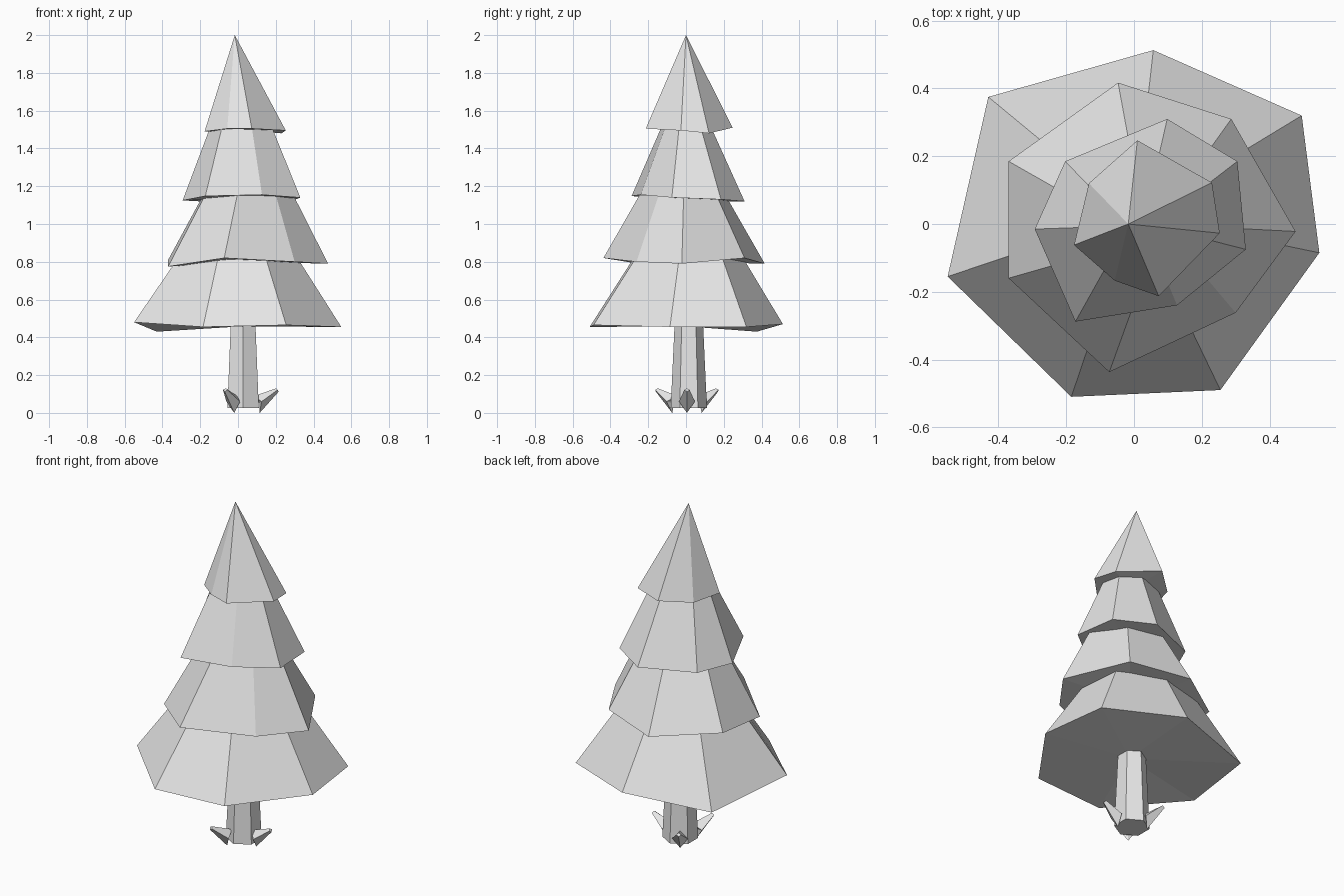
import bpy
import bmesh
from math import cos, sin, radians
from mathutils import Vector, Matrix

default_cube = bpy.data.objects.get("Cube")
if default_cube:
    bpy.data.objects.remove(default_cube, do_unlink=True)

# One pale grey material for the whole tree
GREY = (0.8, 0.8, 0.8, 1.0)
grey = bpy.data.materials.new("pale_grey")
grey.use_nodes = True
grey.diffuse_color = GREY
shader = next(n for n in grey.node_tree.nodes if n.type == 'BSDF_PRINCIPLED')
shader.inputs["Base Color"].default_value = GREY
shader.inputs["Roughness"].default_value = 0.9


def finish(name, bm):
    """Turn a bmesh into a flat-shaded object."""
    bmesh.ops.recalc_face_normals(bm, faces=bm.faces)
    mesh = bpy.data.meshes.new(name)
    bm.to_mesh(mesh)
    bm.free()
    mesh.materials.append(grey)
    obj = bpy.data.objects.new(name, mesh)
    bpy.context.scene.collection.objects.link(obj)
    return obj


def cap(bm, ring):
    """Close a slightly uneven ring with a fan around its middle."""
    middle = sum((v.co for v in ring), Vector()) / len(ring)
    centre = bm.verts.new(middle)
    for a, b in zip(ring, ring[1:] + ring[:1]):
        bm.faces.new((a, b, centre))


def loft(name, lower, upper):
    """Closed solid between two matching rings of points."""
    bm = bmesh.new()
    bottom = [bm.verts.new(p) for p in lower]
    top = [bm.verts.new(p) for p in upper]
    count = len(bottom)
    for i in range(count):
        j = (i + 1) % count
        bm.faces.new((bottom[i], bottom[j], top[j], top[i]))
    cap(bm, bottom)
    cap(bm, top)
    return finish(name, bm)


def skirt(name, rim, centre, scale, height, twist=0):
    """Branch tier: an uneven rim narrowing to a smaller ring above."""
    lower = [Vector(p) for p in rim]
    middle = sum(lower, Vector()) / len(lower)
    spin = Matrix.Rotation(radians(twist), 3, 'Z')
    upper = []
    for p in lower:
        q = spin @ (p - middle)
        upper.append((centre[0] + q.x * scale[0], centre[1] + q.y * scale[1], height))
    return loft(name, lower, upper)


# Three lower branch tiers, each an irregular seven-sided skirt
skirt("bottom_branches",
      [(-.43, .375, .43), (-.55, -.155, .48), (-.185, -.51, .455), (.255, -.49, .465),
       (.547, -.085, .455), (.495, .32, .455), (.057, .513, .47)],
      (.015, .01), (.54, .53), .85)
skirt("lower_middle_branches",
      [(-.37, .185, .81), (-.37, -.16, .775), (-.073, -.437, .82), (.3, -.262, .8),
       (.477, -.022, .79), (.287, .31, .82), (-.047, .417, .79)],
      (.045, -.01), (.5, .47), 1.2, 3)
skirt("upper_middle_branches",
      [(-.293, -.015, 1.125), (-.173, -.288, 1.148), (.127, -.24, 1.155), (.33, -.075, 1.14),
       (.305, .185, 1.13), (.098, .31, 1.12), (-.203, .185, 1.12)],
      (.02, 0), (.49, .4), 1.54)

# Pointed treetop
bm = bmesh.new()
rim = [bm.verts.new(p) for p in
       [(-.133, .12, 1.49), (-.177, -.062, 1.49), (-.057, -.167, 1.505), (.073, -.213, 1.505),
        (.253, -.027, 1.495), (.23, .122, 1.48), (.01, .247, 1.51)]]
apex = bm.verts.new((-.017, 0, 2))
for a, b in zip(rim, rim[1:] + rim[:1]):
    bm.faces.new((a, b, apex))
cap(bm, rim)
finish("treetop", bm)


# Six-sided tapered trunk
def hexagon(radius, z):
    angles = [radians(60 * i - 90) for i in range(6)]
    return [(.027 + radius * cos(a), .015 + radius * sin(a), z) for a in angles]


loft("trunk", hexagon(.096, .025), hexagon(.074, .5))

# Three upturned roots around the foot: diamond base, blunt tip
base = [(.09, 0, 0), (.1, .042, .06), (.06, 0, .09), (.1, -.042, .06)]
tip = [(.19, 0, .112), (.185, .014, .122), (.178, 0, .13), (.185, -.014, .122)]
foot = Vector((.025, .005, 0))
for i, name in enumerate(("left_root", "back_right_root", "front_right_root")):
    turn = Matrix.Rotation(radians(120 * i), 3, 'Z')
    loft(name, [turn @ Vector(p) + foot for p in base],
         [turn @ Vector(p) + foot for p in tip])
